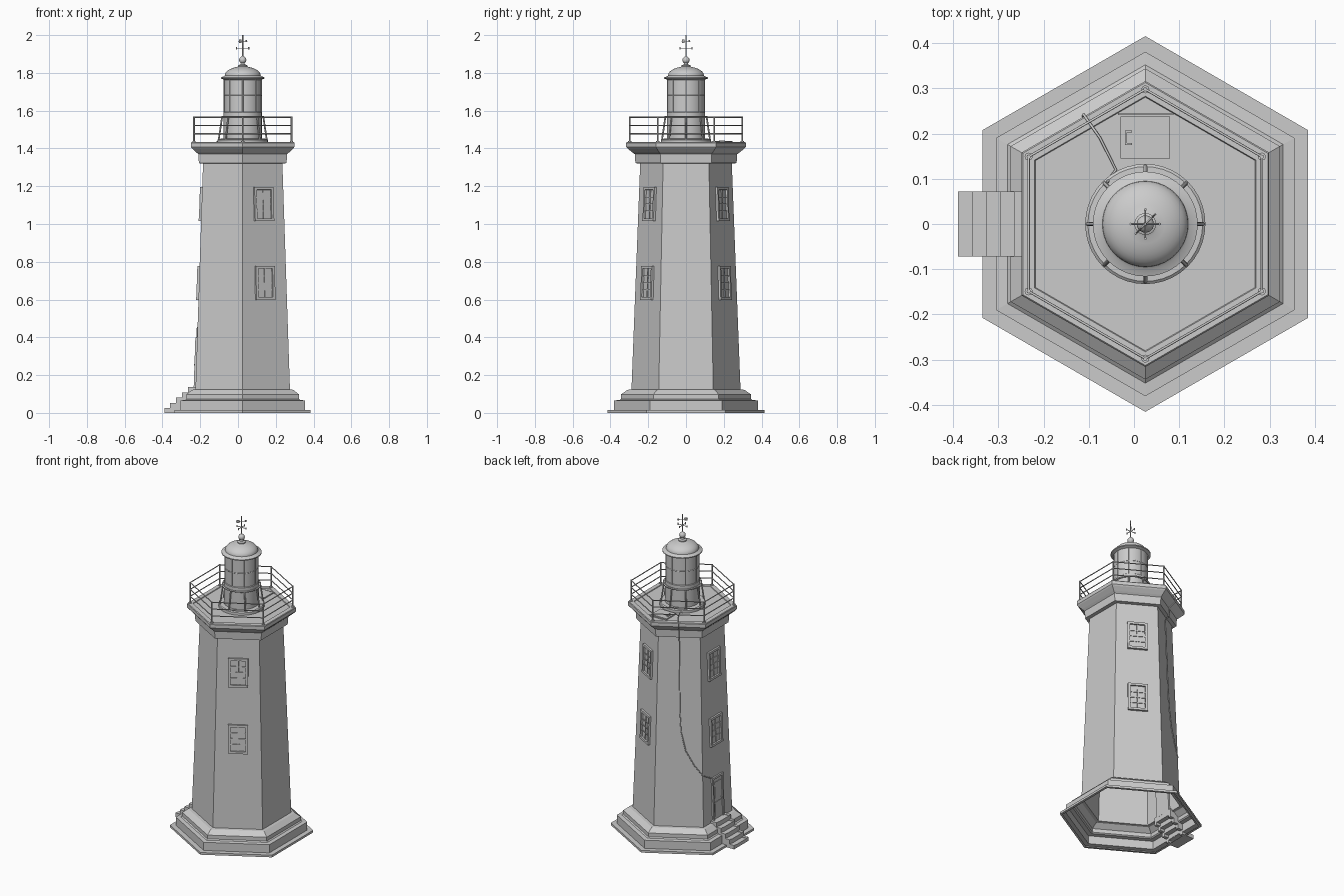
import bpy, bmesh
from math import sin, cos, pi, radians
from mathutils import Vector, Matrix

if "Cube" in bpy.data.objects:
    bpy.data.objects.remove(bpy.data.objects["Cube"])

CX = 0.025                      # axis of the tower
HEX = cos(pi / 6)               # apothem / corner radius
SLOPE = 0.04 / 1.2              # inward lean of the shaft walls


def finish(name, bm, smooth=False):
    bmesh.ops.recalc_face_normals(bm, faces=bm.faces)
    me = bpy.data.meshes.new(name)
    bm.to_mesh(me)
    bm.free()
    ob = bpy.data.objects.new(name, me)
    bpy.context.collection.objects.link(ob)
    if smooth:
        bpy.ops.object.select_all(action='DESELECT')
        ob.select_set(True)
        bpy.context.view_layer.objects.active = ob
        bpy.ops.object.shade_smooth_by_angle(angle=radians(35))
    return ob


def revolve(name, profile, n=40, smooth=True, cap=True):
    """Stack rings from (radius, z); hexagons take the apothem as radius."""
    bm = bmesh.new()
    k = HEX if n == 6 else 1
    rings = []
    for r, z in profile:
        rings.append([bm.verts.new((CX + r / k * cos(pi / 2 + 2 * pi * i / n),
                                    r / k * sin(pi / 2 + 2 * pi * i / n), z)) for i in range(n)])
    for a, b in zip(rings, rings[1:]):
        for i in range(n):
            j = (i + 1) % n
            bm.faces.new((a[i], a[j], b[j], b[i]))
    if cap:
        bm.faces.new(rings[-1])
    return finish(name, bm, smooth)


def boxes(name, items, mat=Matrix()):
    """One object from boxes given as (x0, x1, y0, y1, z0, z1)."""
    bm = bmesh.new()
    for x0, x1, y0, y1, z0, z1 in items:
        m = Matrix.Translation(((x0 + x1) / 2, (y0 + y1) / 2, (z0 + z1) / 2))
        m = m @ Matrix.Diagonal((x1 - x0, y1 - y0, z1 - z0, 1))
        bmesh.ops.create_cube(bm, size=1, matrix=mat @ m)
    return finish(name, bm)


def tubes(name, paths, r, cyclic=False, res=2):
    cu = bpy.data.curves.new(name, 'CURVE')
    cu.dimensions = '3D'
    cu.bevel_depth = r
    cu.bevel_resolution = res
    cu.use_fill_caps = True
    for path in paths:
        s = cu.splines.new('POLY')
        s.points.add(len(path) - 1)
        for p, co in zip(s.points, path):
            p.co = (*co, 1)
        s.use_cyclic_u = cyclic
    ob = bpy.data.objects.new(name, cu)
    bpy.context.collection.objects.link(ob)
    return ob


def wall(deg, z):
    """Local frame on a shaft wall: x along the wall, y outward, z up the wall."""
    a = radians(deg)
    n = Vector((cos(a), sin(a), 0))
    x = Vector((sin(a), -cos(a), 0))
    up = (Vector((0, 0, 1)) - n * SLOPE).normalized()
    out = up.cross(x)
    o = Vector((CX, 0, z)) + n * (0.25 - SLOPE * (z - 0.124))
    m = Matrix((x, out, up)).transposed().to_4x4()
    m.translation = o
    return m


def polar(r, i, n, z, start=pi / 2):
    a = start + 2 * pi * i / n
    return (CX + r * cos(a), r * sin(a), z)


# hexagonal base, shaft, cornice and deck (open underneath)
revolve("tower_shell", [
    (0.345, 0), (0.36, 0), (0.36, 0.014), (0.33, 0.014), (0.33, 0.066), (0.305, 0.068),
    (0.298, 0.074), (0.298, 0.098), (0.268, 0.122), (0.25, 0.124), (0.21, 1.32),
    (0.232, 1.322), (0.235, 1.37), (0.247, 1.38), (0.268, 1.40), (0.274, 1.408),
    (0.274, 1.43), (0.271, 1.434), (0.245, 1.434), (0.243, 1.43)], 6, False)

# windows on three alternate walls, two per wall
for deg in (60, 180, 300):
    for level, z in (("lower", 0.688), ("upper", 1.105)):
        w, h, t = 0.058, 0.09, 0.014
        parts = [(-w, -w + t, -0.01, 0.012, -h, h), (w - t, w, -0.01, 0.012, -h, h),
                 (-w, w, -0.01, 0.012, h - t, h), (-w, w, -0.01, 0.014, -h, -h + t),
                 (-w + t, w - t, -0.01, 0.002, -h + t, h - t),
                 (-0.003, 0.003, 0, 0.006, -h + t, h - t)]
        parts += [(-w + t, w - t, 0, 0.006, v - 0.003, v + 0.003) for v in (-0.036, 0, 0.036)]
        boxes(f"window_{level}_{deg}", parts, wall(deg, z))

# door with frame, panels and knob
D = wall(180, 0.13)
boxes("door", [(-0.055, -0.043, -0.01, 0.01, 0, 0.27), (0.043, 0.055, -0.01, 0.01, 0, 0.27),
               (-0.055, 0.055, -0.01, 0.01, 0.257, 0.27), (-0.043, 0.043, -0.01, 0.003, 0, 0.257),
               (-0.03, 0.03, 0, 0.006, 0.02, 0.11), (-0.03, 0.03, 0, 0.006, 0.135, 0.235),
               (-0.038, -0.032, 0, 0.012, 0.12, 0.128)], D)

# entrance steps with stepped side stringers
steps = []
for i in range(5):
    x, z = -0.39 + 0.031 * i, 0.022 + 0.028 * i
    end = x + 0.055 if i < 4 else -0.215
    steps.append((x, end, -0.054, 0.054, max(0, z - 0.034), z))
    for s in (-1, 1):
        y0, y1 = sorted((s * 0.052, s * 0.072))
        steps.append((x, end, y0, y1, max(0, z - 0.05), z + 0.003))
boxes("entrance_steps", steps)

# deck hatch with hinge bar and handle
boxes("deck_hatch", [(-0.03, 0.08, 0.145, 0.238, 1.425, 1.438),
                     (-0.035, 0.087, 0.241, 0.246, 1.425, 1.437),
                     (-0.02, -0.016, 0.175, 0.207, 1.435, 1.443),
                     (-0.02, -0.004, 0.203, 0.207, 1.435, 1.443),
                     (-0.02, -0.004, 0.175, 0.179, 1.435, 1.443)])

# gallery railing
R = 0.298
tubes("railing_posts", [[polar(R, i, 6, 1.43), polar(R, i, 6, 1.568)] for i in range(6)], 0.0045)
tubes("railing_feet", [[polar(R, i, 6, 1.43), polar(R, i, 6, 1.44)] for i in range(6)], 0.009)
tubes("railing_rails", [[polar(R, i, 6, z) for i in range(6)] for z in (1.478, 1.522, 1.565)],
      0.0032, True)

# lantern room, mullions and sloping buttress struts
revolve("lantern_room", [(0.133, 1.428), (0.133, 1.446), (0.127, 1.451), (0.101, 1.452),
                         (0.101, 1.59), (0.098, 1.593), (0.098, 1.775)])
tubes("lantern_mullions", [[polar(0.098, i, 8, 1.59), polar(0.098, i, 8, 1.772)]
                           for i in range(8)], 0.003)
tubes("lantern_bar", [[polar(0.097, i, 40, 1.68) for i in range(40)]], 0.0028, True)
tubes("lantern_struts", [[polar(0.127, i, 8, 1.447), polar(0.109, i, 8, 1.568)]
                         for i in range(8)], 0.0045)
tubes("lantern_guard_ring", [[polar(0.109, i, 40, 1.568) for i in range(40)]], 0.005, True)

# domed roof with eave and finial
dome = [(0.095 * cos(t * pi / 20), 1.786 + 0.048 * sin(t * pi / 20)) for t in range(0, 9)]
revolve("dome_roof", [(0.095, 1.762), (0.104, 1.766), (0.116, 1.77), (0.116, 1.776),
                      (0.1, 1.782)] + dome + [(0.024, 1.834), (0.024, 1.84), (0.012, 1.845),
                                              (0.009, 1.852)])
ball = [(0.019 * sin(t * pi / 12), 1.868 - 0.019 * cos(t * pi / 12)) for t in range(2, 11)]
revolve("finial_ball", [(0.009, 1.848)] + ball + [(0.004, 1.89)], 24)

# weather vane
V = 1.93
tubes("vane_rod", [[(CX, 0, 1.88), (CX, 0, 2.0)]], 0.003)
tubes("vane_arms", [[(CX - 0.032, 0, V), (CX + 0.032, 0, V)], [(CX, -0.032, V), (CX, 0.032, V)],
                    [(CX - 0.023, -0.023, 1.968), (CX + 0.023, 0.023, 1.968)]], 0.002)
tubes("vane_tips", [[(CX + x, y, V - 0.006), (CX + x, y, V + 0.006)]
                    for x, y in ((0.032, 0), (-0.032, 0), (0, 0.032), (0, -0.032))], 0.003)
boxes("vane_tail", [(-0.028, -0.012, -0.001, 0.001, -0.009, 0.009),
                    (0.02, 0.03, -0.001, 0.001, -0.005, 0.005)],
      Matrix.Translation((CX, 0, 1.968)) @ Matrix.Rotation(pi / 4, 4, 'Z'))

# cable from the lantern over the deck and down the wall to the door
path = [Vector((-0.06, 0.09, 1.47)), Vector((-0.055, 0.1, 1.436)), Vector((-0.04, 0.12, 1.434)),
        Vector((-0.075, 0.19, 1.436)), Vector((-0.112, 0.243, 1.437))]
A = radians(120)
for ap, z in ((0.276, 1.43), (0.276, 1.405), (0.238, 1.37), (0.234, 1.32)):
    path.append(Vector((CX + ap * cos(A), ap * sin(A), z)))
for u, z in ((0, 1.29), (-0.003, 1.05), (-0.005, 0.85), (-0.012, 0.72), (-0.04, 0.6),
             (-0.09, 0.51), (-0.138, 0.45)):
    path.append(wall(120, z) @ Vector((u, 0.001, 0)))
path += [wall(180, z) @ Vector((u, 0.002, 0)) for u, z in ((0.136, 0.447), (0.052, 0.4))]
tubes("cable", [path], 0.003)
